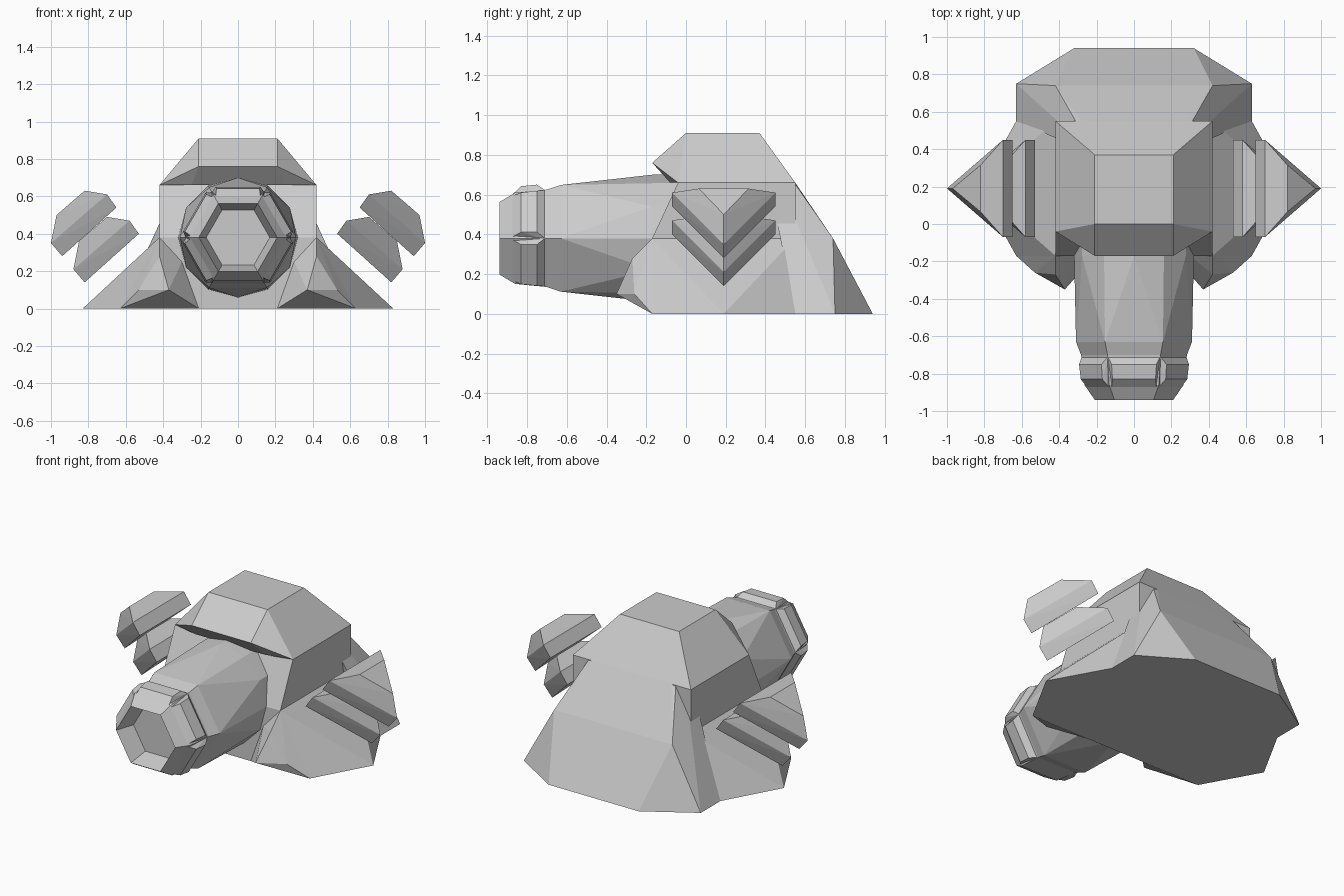
import bpy, bmesh
from math import sin, cos, pi, radians
from mathutils import Matrix, Vector

cube = bpy.data.objects.get("Cube")
if cube:
    bpy.data.objects.remove(cube)

grey = bpy.data.materials.new("light_grey")
grey.use_nodes = True
COLOUR = (0.6, 0.6, 0.6, 1)
grey.diffuse_color = COLOUR
grey.node_tree.nodes["Principled BSDF"].inputs["Base Color"].default_value = COLOUR


def finish(name, bm):
    bmesh.ops.recalc_face_normals(bm, faces=bm.faces)
    mesh = bpy.data.meshes.new(name)
    bm.to_mesh(mesh)
    bm.free()
    mesh.materials.append(grey)
    obj = bpy.data.objects.new(name, mesh)
    bpy.context.collection.objects.link(obj)
    return obj


def hull(name, points):
    """Faceted solid wrapped around its corner points."""
    bm = bmesh.new()
    for p in points:
        bm.verts.new(p)
    res = bmesh.ops.convex_hull(bm, input=bm.verts)
    loose = {v for v in res["geom_interior"] + res["geom_unused"]
             if isinstance(v, bmesh.types.BMVert)}
    bmesh.ops.delete(bm, geom=list(loose), context="VERTS")
    bmesh.ops.dissolve_limit(bm, angle_limit=radians(1), verts=bm.verts, edges=bm.edges)
    return finish(name, bm)


def both(points, off=(0, 0, 0)):
    """Corner points with their mirror images across x = 0."""
    return [(s * x, y, z) for x, y, z in points for s in (1, -1)]


# Cabin: chamfered crown, overhanging brow and straight lower walls
hull("cabin_crown", both([(.21, 0, .91), (.21, .37, .91), (.21, -.17, .76),
                          (.42, -.04, .66), (.42, .55, .66), (.25, -.08, .66)]))
hull("cabin_walls", both([(.42, -.04, .66), (.42, .55, .66),
                          (.42, -.17, .38), (.42, .55, .38)]))

# Flared skirt under the cabin, and the sloping rear deck
hull("skirt", both([(.42, -.17, .38), (.42, .55, .38), (.63, -.17, 0),
                    (.83, .19, 0), (.63, .55, 0)]))
hull("rear_deck", both([(.21, .37, .91), (.28, .55, .66), (.42, .55, .38),
                        (.42, .74, .38), (.63, .55, 0), (.63, .75, 0), (.32, .94, 0)]))

# Front fenders and stacked side pods, on each side
for side, s in (("left", 1), ("right", -1)):
    fender = [(.42, -.17, .38), (.42, -.27, .28), (.37, -.35, .1), (.53, -.26, .1),
              (.63, -.17, 0), (.21, -.17, 0), (.3, -.17, .25)]
    hull(side + "_fender", [(s * x, y, z) for x, y, z in fender])

    # Each pod is three triangles: inner face, widest rim, small outer cap
    layers = [(.65, .54, .94, .28, .26), (.7, .61, 1, .35, .26), (.82, .63, .97, .5, .125)]
    for label, dx, dz in (("upper", 0, 0), ("lower", -.12, -.14)):
        pts = []
        for bx, bz, tx, tz, half in layers:
            pts += [(s * (bx + dx), .19 - half, bz + dz),
                    (s * (bx + dx), .19 + half, bz + dz), (s * (tx + dx), .19, tz + dz)]
        hull(f"{side}_{label}_pod", pts)

# Barrel: twelve-sided root blending into a six-sided muzzle with a hollow end
AXIS = .38
rings = [(.05, .32, False), (-.17, .32, False), (-.63, .31, True), (-.7, .283, True),
         (-.86, .265, True), (-.94, .21, True), (-.82, .17, True)]
bm = bmesh.new()
loops = []
for y, r, six in rings:
    loop = []
    for i in range(12):
        a = i * pi / 6
        k = r * cos(pi / 6) if six and i % 2 else r
        loop.append(bm.verts.new((k * cos(a), y, AXIS + k * sin(a))))
    loops.append(loop)
for j, (a, b) in enumerate(zip(loops, loops[1:])):
    for i in range(12):
        n = (i + 1) % 12
        if j == 1:
            # Creased blend: triangles fan out from the six-sided corners
            c, m = (i, n) if i % 2 == 0 else (n, i)
            bm.faces.new((a[c], a[m], b[c]))
            bm.faces.new((a[m], b[m], b[c]))
        else:
            bm.faces.new((a[i], a[n], b[n], b[i]))
bm.faces.new(loops[0])
bm.faces.new(loops[-1])
finish("barrel", bm)

# Raised muzzle plates on every facet but the lowest
for i in range(5):
    turn = Matrix.Rotation((i - 2) * pi / 3, 3, "Y")
    plate = both([(.145, -.7, .235), (.12, -.88, .215), (.12, -.75, .27), (.115, -.83, .262)])
    hull(f"muzzle_plate_{i + 1}", [turn @ Vector(p) + Vector((0, 0, AXIS)) for p in plate])
